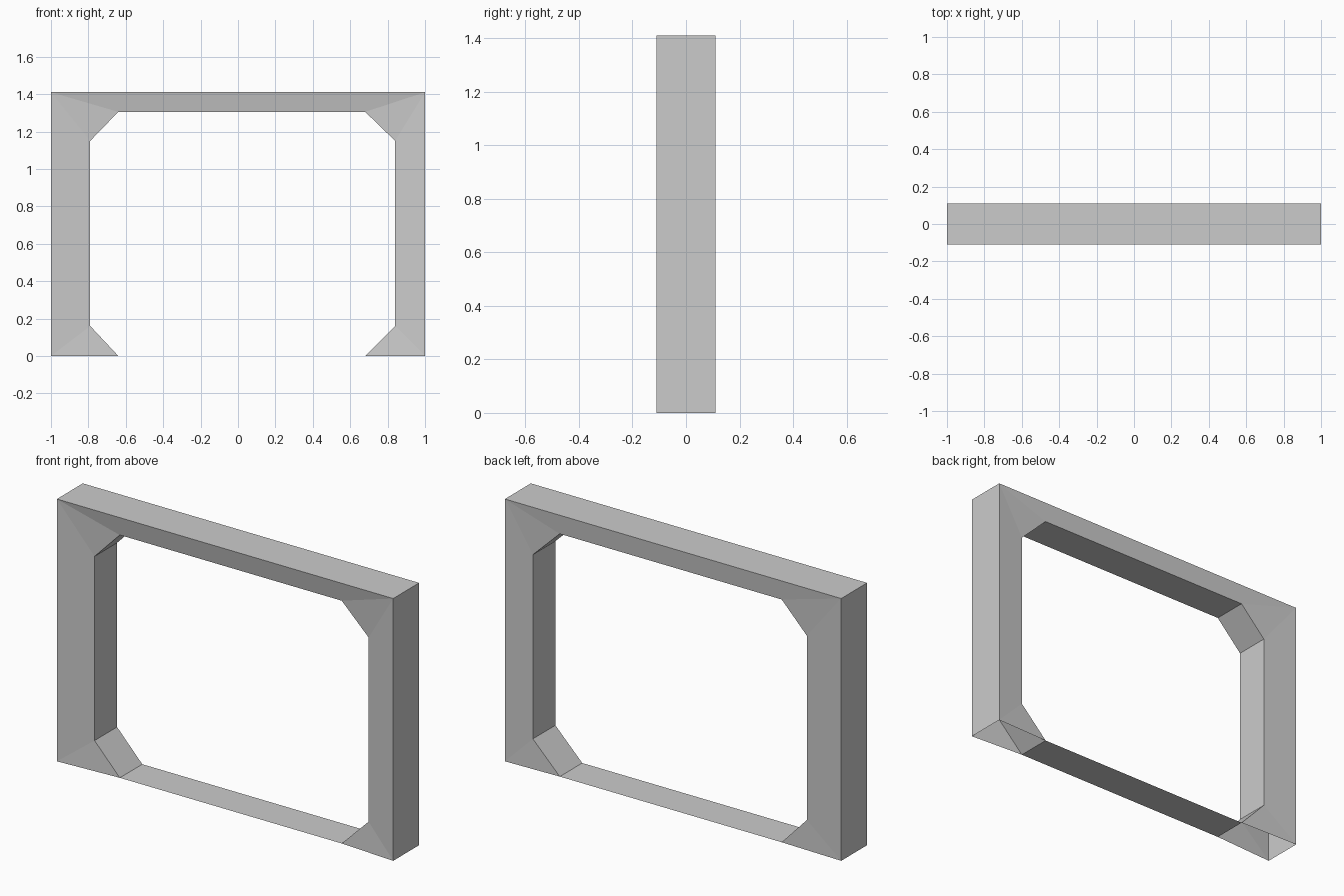
import bpy, bmesh

if "Cube" in bpy.data.objects:
    bpy.data.objects.remove(bpy.data.objects["Cube"])

# Outer rectangle and inner octagonal opening, as (x, z) outlines
OUTER = [(-1, 0), (-1, 1.41), (1, 1.41), (1, 0)]
INNER = [(-0.64, 0), (-0.79, 0.16), (-0.79, 1.15), (-0.64, 1.305),
         (0.68, 1.305), (0.84, 1.15), (0.84, 0.16), (0.68, 0)]

bm = bmesh.new()


def ring(outline, y):
    return [bm.verts.new((x, y, z)) for x, z in outline]


def side(y_outer, y_inner):
    """One face of the frame: bevelled strips and corner triangles."""
    o, i = ring(OUTER, y_outer), ring(INNER, y_inner)
    for k in range(4):
        bm.faces.new((o[k], i[2 * k], i[2 * k + 1]))
        if k < 3:
            bm.faces.new((o[k], i[2 * k + 1], i[2 * k + 2], o[k + 1]))
    return o, i


front_o, front_i = side(-0.11, -0.09)
back_o, back_i = side(0.11, 0.101)

# Outer ends and top (underside of the corners stays open)
for k in range(3):
    bm.faces.new((front_o[k], front_o[k + 1], back_o[k + 1], back_o[k]))

# Lining of the opening, including the sill at ground level
for k in range(8):
    n = (k + 1) % 8
    bm.faces.new((front_i[k], front_i[n], back_i[n], back_i[k]))

bmesh.ops.recalc_face_normals(bm, faces=bm.faces)
mesh = bpy.data.meshes.new("frame")
bm.to_mesh(mesh)
bm.free()
bpy.context.collection.objects.link(bpy.data.objects.new("frame", mesh))
